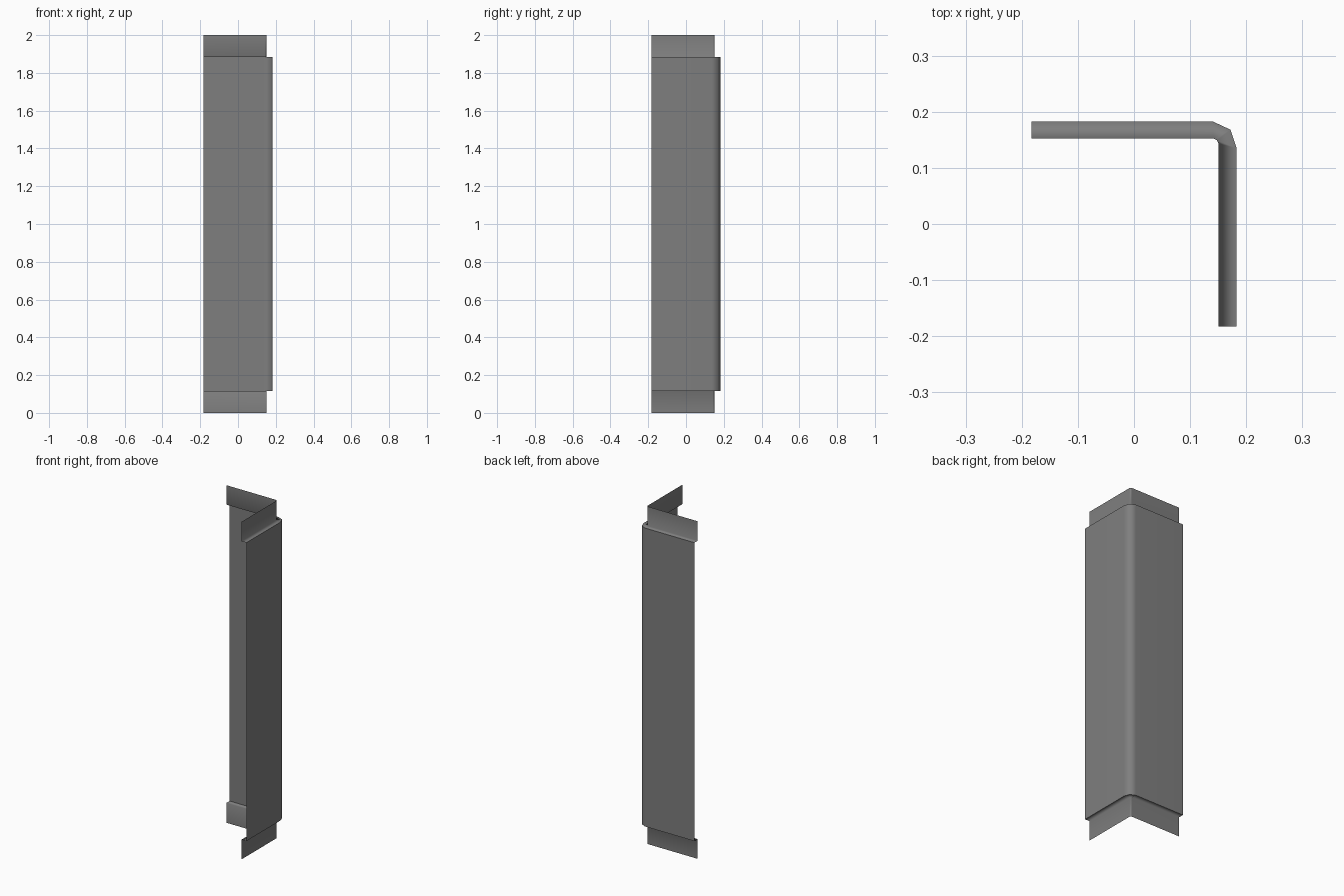
import bpy
import bmesh

cube = bpy.data.objects.get("Cube")
if cube:
    bpy.data.objects.remove(cube, do_unlink=True)

# One flat sheet-metal colour
metal = bpy.data.materials.new("grey metal")
metal.use_nodes = True
colour = (0.21, 0.21, 0.21, 1)
metal.diffuse_color = colour
metal.node_tree.nodes["Principled BSDF"].inputs["Base Color"].default_value = colour

# Plan profiles of the angle: outer panel and recessed flange
END = 0.183
outer = [(-END, END), (0.14, END), (0.172, 0.168), (END, 0.135), (END, -END)]
inner = [(-END, 0.152), (0.142, 0.152), (0.148, 0.149), (0.151, 0.143), (0.151, -END)]

# Rows from bottom to top: flange, step out, panel, step in, flange
LOW, HIGH = 0.117, 1.885
rows = [(inner, 0), (inner, LOW), (outer, LOW), (outer, HIGH), (inner, HIGH), (inner, 2)]

bm = bmesh.new()
grid = [[bm.verts.new((x, y, z)) for x, y in profile] for profile, z in rows]
for below, above in zip(grid, grid[1:]):
    for i in range(len(outer) - 1):
        face = bm.faces.new((below[i + 1], below[i], above[i], above[i + 1]))
        face.smooth = True

# Crisp folds where the panel meets the steps
for row in grid[2:4]:
    for a, b in zip(row, row[1:]):
        bm.edges.get((a, b)).smooth = False

mesh = bpy.data.meshes.new("corner_panel")
bm.to_mesh(mesh)
bm.free()
mesh.materials.append(metal)
panel = bpy.data.objects.new("corner_panel", mesh)
bpy.context.collection.objects.link(panel)

# Keep the large faces flat while the bend stays rounded
weighted = panel.modifiers.new("weighted_normals", 'WEIGHTED_NORMAL')
weighted.keep_sharp = True
